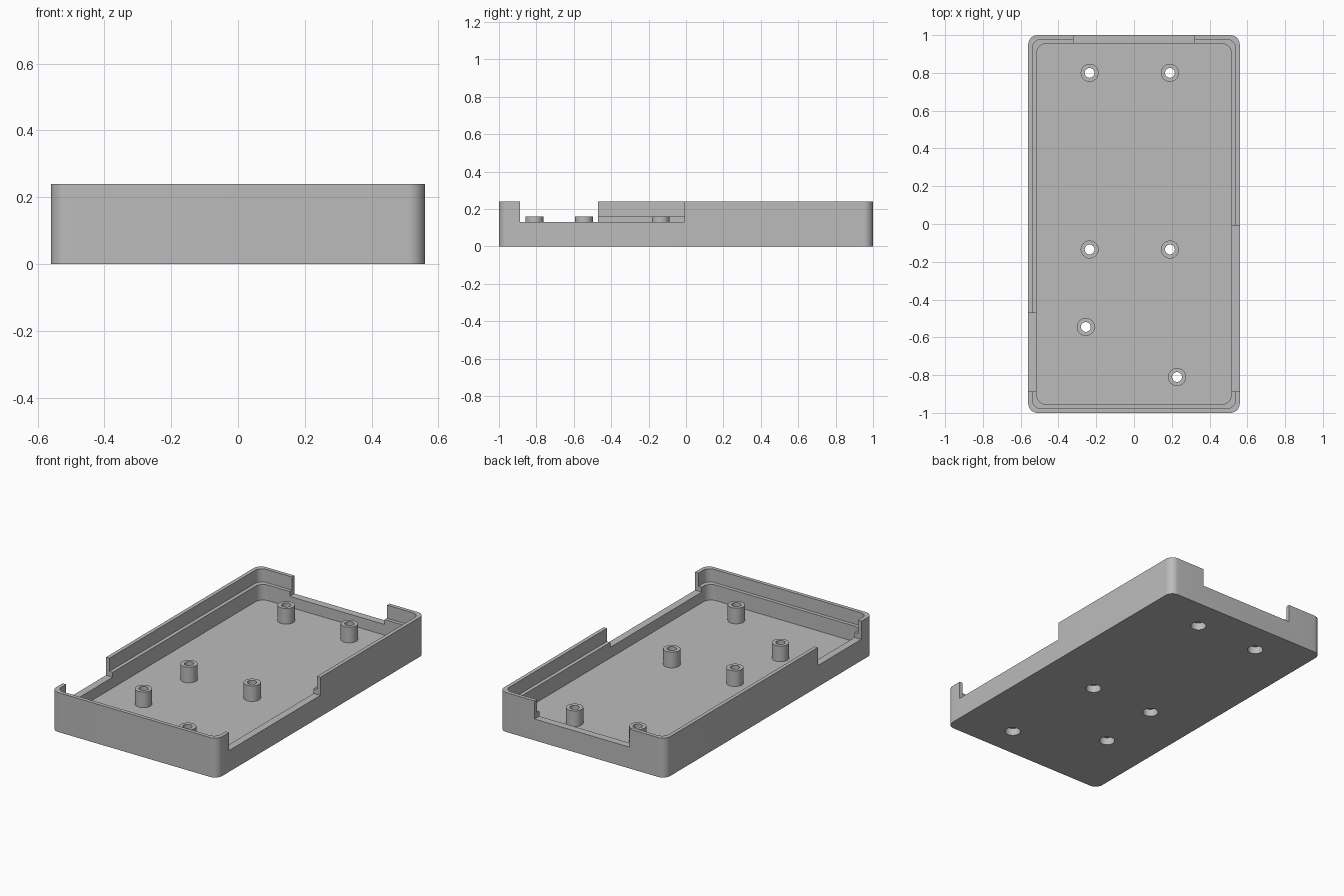
import bpy, bmesh, math

if "Cube" in bpy.data.objects:
    bpy.data.objects.remove(bpy.data.objects["Cube"])

FLOOR, LEDGE, NOTCH, TOP = 0.065, 0.16, 0.13, 0.24
POSTS = [(-0.235, 0.80), (0.19, 0.80), (-0.235, -0.135),
         (0.19, -0.135), (-0.255, -0.545), (0.228, -0.81)]

grey = bpy.data.materials.new("plain grey")
grey.diffuse_color = (0.5, 0.5, 0.5, 1)
grey.use_nodes = True
grey.node_tree.nodes["Principled BSDF"].inputs["Base Color"].default_value = grey.diffuse_color


def to_object(name, bm):
    bmesh.ops.recalc_face_normals(bm, faces=bm.faces[:])
    mesh = bpy.data.meshes.new(name)
    bm.to_mesh(mesh)
    bm.free()
    obj = bpy.data.objects.new(name, mesh)
    mesh.materials.append(grey)
    bpy.context.collection.objects.link(obj)
    return obj


def prism(name, outline, z0, z1):
    bm = bmesh.new()
    base = bm.faces.new([bm.verts.new((x, y, z0)) for x, y in outline])
    top = bmesh.ops.extrude_face_region(bm, geom=[base])["geom"]
    bmesh.ops.translate(bm, vec=(0, 0, z1 - z0),
                        verts=[v for v in top if isinstance(v, bmesh.types.BMVert)])
    return to_object(name, bm)


def rounded(hx, hy, r, steps=10):
    pts = []
    for q, (sx, sy) in enumerate([(1, 1), (-1, 1), (-1, -1), (1, -1)]):
        for i in range(steps + 1):
            a = (q + i / steps) * math.pi / 2
            pts.append((sx * (hx - r) + r * math.cos(a), sy * (hy - r) + r * math.sin(a)))
    return pts


def box(x0, x1, y0, y1):
    return [(x0, y0), (x1, y0), (x1, y1), (x0, y1)]


def circle(cx, cy, r, n=32):
    return [(cx + r * math.cos(2 * math.pi * i / n), cy + r * math.sin(2 * math.pi * i / n))
            for i in range(n)]


def cut(target, cutter):
    cutter.hide_render = True
    mod = target.modifiers.new("cut", "BOOLEAN")
    mod.operation, mod.solver, mod.object = "DIFFERENCE", "EXACT", cutter
    bpy.context.view_layer.objects.active = target
    bpy.ops.object.modifier_apply(modifier=mod.name)
    bpy.data.objects.remove(cutter)


def smooth(obj):
    bpy.ops.object.select_all(action="DESELECT")
    obj.select_set(True)
    bpy.context.view_layer.objects.active = obj
    bpy.ops.object.shade_smooth_by_angle(angle=math.radians(30))


# Tray shell: lower cavity, then a wider upper cavity that leaves the ledge
tray = prism("tray", rounded(0.56, 1.0, 0.05), 0, TOP)
cut(tray, prism("cavity", rounded(0.515, 0.955, 0.05), FLOOR, 0.4))
cut(tray, prism("rim_step", rounded(0.537, 0.977, 0.045), LEDGE, 0.4))

# Wall notches on the right, left and back
for outline in (box(0.45, 0.7, -0.887, -0.007),
                box(-0.7, -0.45, -0.887, -0.47),
                box(-0.32, 0.32, 0.9, 1.1)):
    cut(tray, prism("notch", outline, NOTCH, 0.4))

# Screw holes with wide recesses underneath, and a hollow post on each
for x, y in POSTS:
    cut(tray, prism("screw_hole", circle(x, y, 0.026), -0.1, 0.3))
    cut(tray, prism("screw_recess", circle(x, y, 0.044), -0.1, 0.045))
    post = prism("screw_post", circle(x, y, 0.0475), FLOOR, LEDGE)
    cut(post, prism("post_bore", circle(x, y, 0.026), -0.1, 0.3))
    smooth(post)

smooth(tray)
